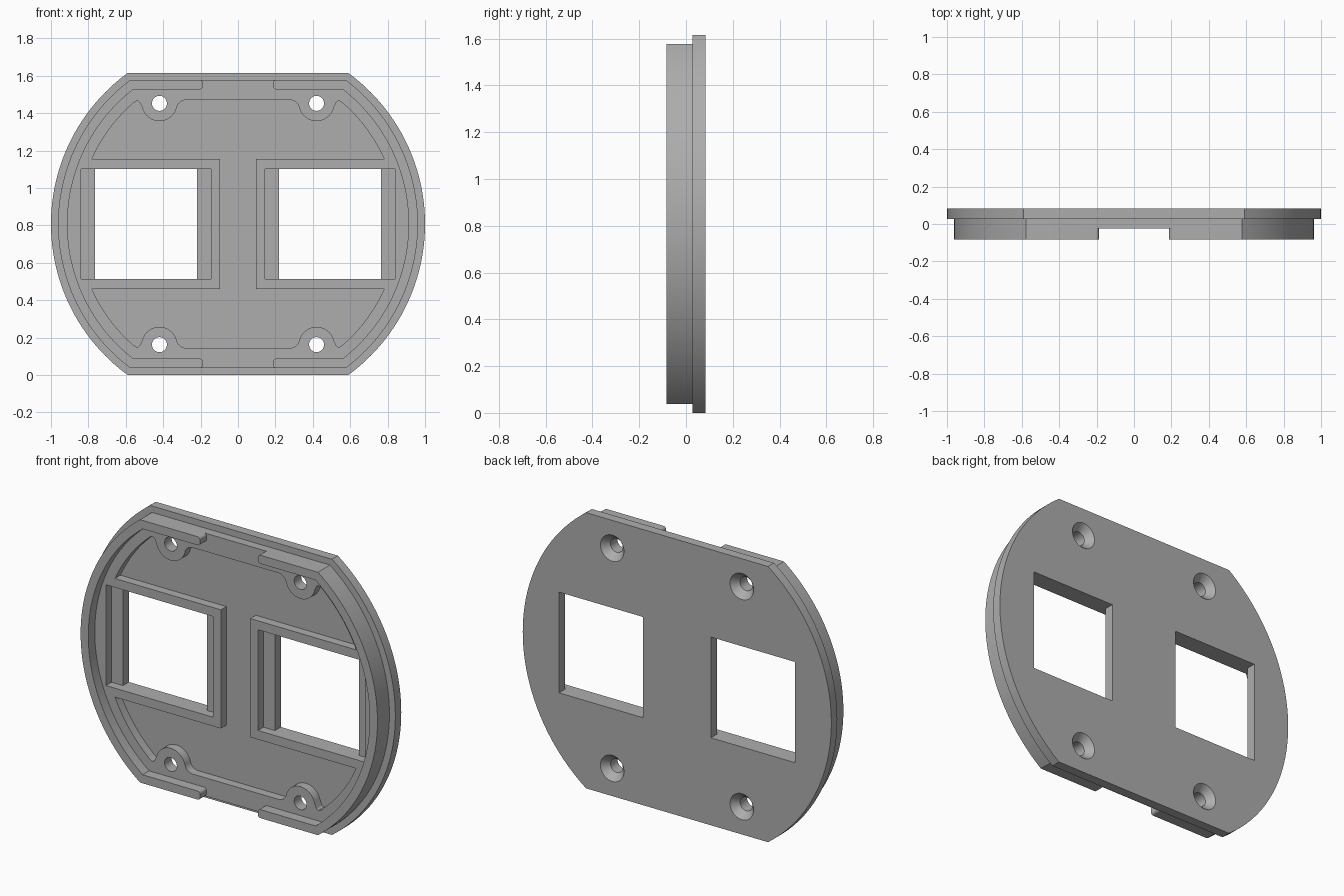
import bpy, bmesh
from math import sin, cos, radians, degrees, asin, sqrt, pi
from mathutils import Matrix, Vector

if "Cube" in bpy.data.objects:
    bpy.data.objects.remove(bpy.data.objects["Cube"])

MID = 0.8075                       # height of the plate centre
FRONT, LEDGE, FLOOR, BACK = -0.083, -0.023, 0.028, 0.083

grey = bpy.data.materials.new("plain_grey")
grey.use_nodes = True
colour = (0.42, 0.42, 0.42, 1)
grey.diffuse_color = colour
grey.node_tree.nodes["Principled BSDF"].inputs["Base Color"].default_value = colour


def arc(cx, cz, r, a0, a1, n):
    steps = [radians(a0 + (a1 - a0) * i / n) for i in range(n + 1)]
    return [(cx + r * cos(a), cz + r * sin(a)) for a in steps]


def prism(name, points, y0, y1):
    """Extrude an outline in x and z (measured from the centre) along y."""
    bm = bmesh.new()
    face = bm.faces.new([bm.verts.new((x, y0, z + MID)) for x, z in points])
    ext = bmesh.ops.extrude_face_region(bm, geom=[face])
    moved = [v for v in ext["geom"] if isinstance(v, bmesh.types.BMVert)]
    bmesh.ops.translate(bm, verts=moved, vec=(0, y1 - y0, 0))
    bmesh.ops.recalc_face_normals(bm, faces=bm.faces)
    return finish(name, bm)


def finish(name, bm):
    mesh = bpy.data.meshes.new(name)
    bm.to_mesh(mesh)
    bm.free()
    mesh.materials.append(grey)
    obj = bpy.data.objects.new(name, mesh)
    bpy.context.collection.objects.link(obj)
    return obj


def cone(name, x, z, y0, y1, r0, r1):
    bm = bmesh.new()
    place = Matrix.Translation((x, (y0 + y1) / 2, z + MID)) @ Matrix.Rotation(-pi / 2, 4, "X")
    bmesh.ops.create_cone(bm, cap_ends=True, segments=40, radius1=r0, radius2=r1,
                          depth=y1 - y0, matrix=place)
    return finish(name, bm)


def disc(r, h):
    """Circle with flat top and bottom."""
    a = degrees(asin(h / r))
    return arc(0, 0, r, -a, a, 48) + arc(0, 0, r, 180 - a, 180 + a, 48)


def rect(x0, x1, h):
    return [(x0, -h), (x1, -h), (x1, h), (x0, h)]


def combine(target, tool, operation="DIFFERENCE"):
    mod = target.modifiers.new("combine", "BOOLEAN")
    mod.operation, mod.solver, mod.object = operation, "EXACT", tool
    bpy.context.view_layer.objects.active = target
    bpy.ops.object.modifier_apply(modifier=mod.name)
    bpy.data.objects.remove(tool)


# Back plate with the smaller raised body in front of it
plate = prism("face_plate", disc(1.0, MID), FLOOR, BACK)
combine(plate, prism("raised_body", disc(0.962, 0.77), FRONT, FLOOR + 0.02), "UNION")

# Space inside the rim, joined to the notches at top and bottom
combine(plate, prism("rim_space", disc(0.912, 0.72), FRONT - 0.1, LEDGE))
r = 0.016
side = [(0.188 + r, 0.9), (0.188 + r, 0.77)]
side += arc(0.188 + r, 0.77 - r, r, 90, 180, 6)[1:]
side += arc(0.188 + r, 0.72 + r, r, 180, 270, 6)
side += [(0.188 + r, 0.7)]
for s in (1, -1):
    outline = [(x, s * z) for x, z in side] + [(-x, s * z) for x, z in reversed(side)]
    combine(plate, prism("rim_notch", outline, FRONT - 0.1, LEDGE))

# Recessed floor: one quarter outline, mirrored, curling round the screw bosses
quarter = [(0.095, 0.3475)]
quarter += arc(0, 0, 0.855, degrees(asin(0.3475 / 0.855)), 50, 16)
quarter += [(0.537, 0.659), (0.526, 0.652), (0.517, 0.634)]
quarter += arc(0.42, 0.645, 0.095, -20, -167, 20)
quarter += arc(0.278, 0.612, 0.051, 13, 90, 10)[1:]
half = quarter + [(-x, z) for x, z in reversed(quarter)]
pocket = half + [(x, -z) for x, z in reversed(half)]
combine(plate, prism("floor_pocket", pocket, FRONT - 0.1, FLOOR))

# Windows with a shelf on each side, and countersunk screw holes
for s in (1, -1):
    a, b = sorted((s * 0.145, s * 0.84))
    combine(plate, prism("window_shelf", rect(a, b, 0.295), FRONT - 0.1, FLOOR))
    a, b = sorted((s * 0.22, s * 0.765))
    combine(plate, prism("window_opening", rect(a, b, 0.295), FRONT - 0.1, BACK + 0.1))
    for t in (1, -1):
        x, z = s * 0.42, t * 0.645
        combine(plate, cone("screw_hole", x, z, FRONT - 0.1, BACK + 0.1, 0.04, 0.04))
        combine(plate, cone("countersink", x, z, BACK - 0.045, BACK + 0.005, 0.036, 0.081))

# Smooth curved walls, sharp edges
bpy.ops.object.select_all(action="DESELECT")
plate.select_set(True)
bpy.context.view_layer.objects.active = plate
bpy.ops.object.shade_smooth_by_angle(angle=radians(30))
